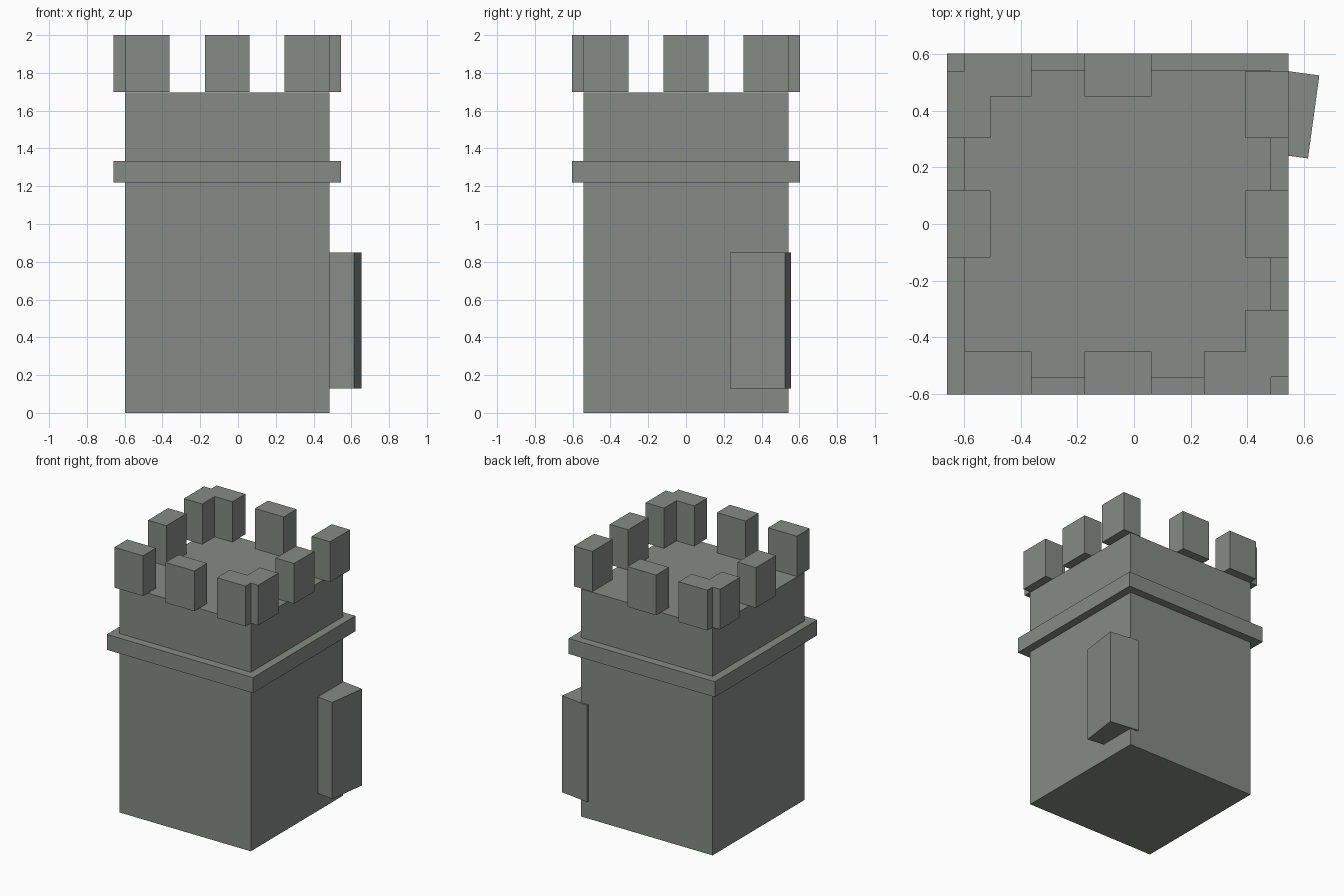
import bpy
import math

cube = bpy.data.objects.get("Cube")
if cube:
    bpy.data.objects.remove(cube, do_unlink=True)

# Weathered stone colour shared by every part
stone = bpy.data.materials.new("grey_stone")
stone.use_nodes = True
STONE_COLOR = (0.235, 0.26, 0.24, 1)
stone.diffuse_color = STONE_COLOR
bsdf = next(n for n in stone.node_tree.nodes if n.type == "BSDF_PRINCIPLED")
bsdf.inputs["Base Color"].default_value = STONE_COLOR
bsdf.inputs["Roughness"].default_value = 0.9


def block(name, center, size, turn=0):
    """Add a stone box with its transform scale baked in."""
    bpy.ops.mesh.primitive_cube_add(size=1, location=center)
    obj = bpy.context.object
    obj.name = name
    obj.scale = size
    bpy.ops.object.transform_apply(location=False, rotation=False, scale=True)
    obj.rotation_euler.z = math.radians(turn)
    obj.data.materials.append(stone)
    return obj


MID_X = -0.057      # tower axis, shifted by the door on the left side
WIDTH = 1.084
TOP = 1.697

# Tower body and the projecting string course
block("tower_body", (MID_X, 0, TOP / 2), (WIDTH, WIDTH, TOP))
block("stone_band", (MID_X, 0, 1.277), (1.206, 1.206, 0.115))

# Battlements: (side, outward direction, offsets along the wall)
STEP = 0.423
REACH = 0.527
LONG, THICK, TALL = 0.237, 0.152, 0.3
walls = [
    ("front", (0, -1), (-STEP, 0, STEP)),
    ("left", (1, 0), (-STEP, 0, STEP)),
    ("back", (0, 1), (-STEP, 0)),
    ("right", (-1, 0), (0, STEP)),
]
for side, (dx, dy), offsets in walls:
    for i, along in enumerate(offsets):
        x = MID_X + dx * REACH + abs(dy) * along
        y = dy * REACH + abs(dx) * along
        size = (LONG, THICK, TALL) if dy else (THICK, LONG, TALL)
        block(f"{side}_merlon_{i + 1}", (x, y, 2 - TALL / 2), size)

# Door slab, set slightly askew into the wall
block("door_slab", (0.521, 0.394, 0.489), (0.23, 0.296, 0.72), -7.8)
